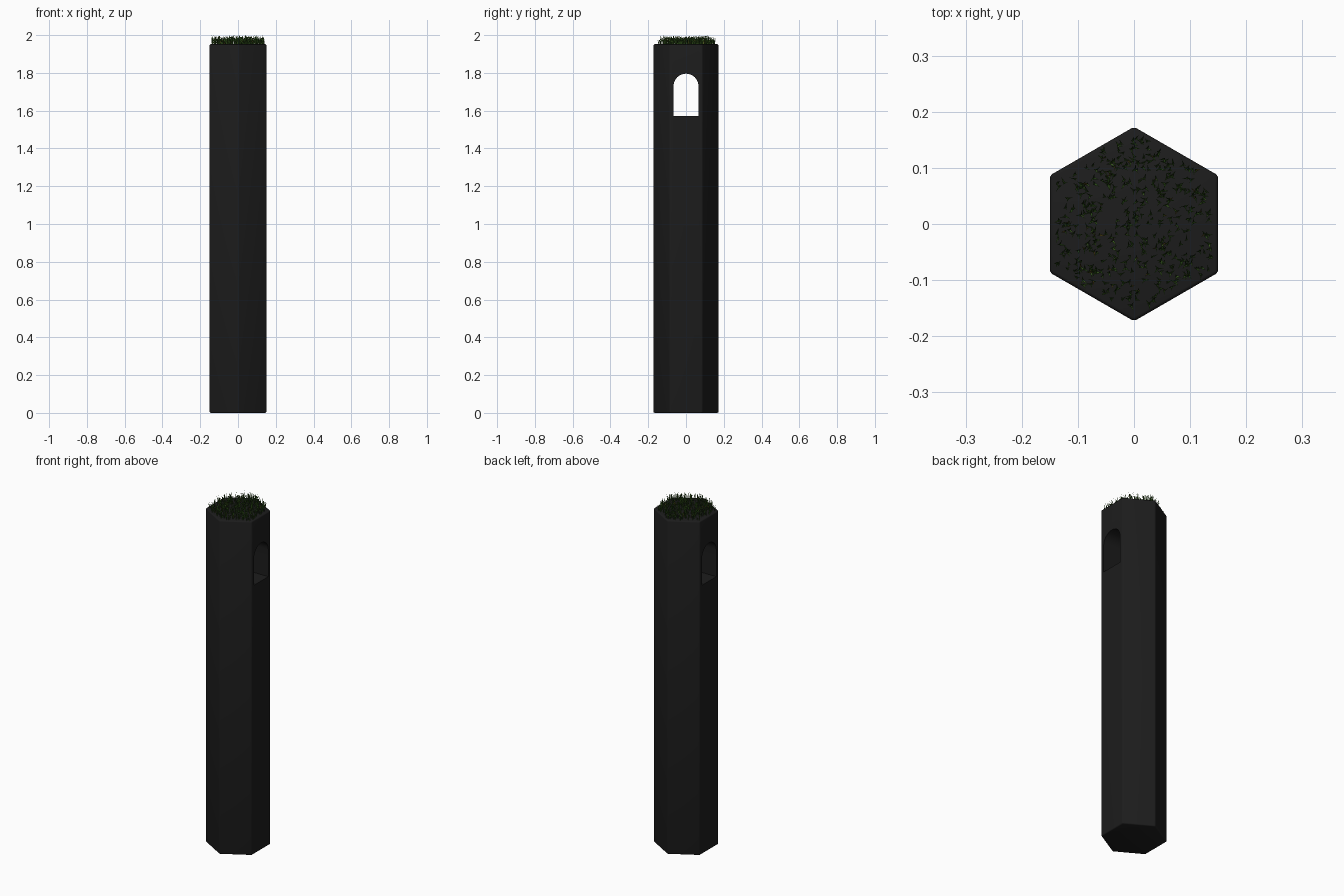
import bpy, bmesh, math, random
from mathutils import Vector

if "Cube" in bpy.data.objects:
    bpy.data.objects.remove(bpy.data.objects["Cube"])

random.seed(7)
TOP = 1.952      # height of the stone body
R = 0.1732       # corner radius of the hexagon (flats at x = +-0.15)


def material(name, color):
    m = bpy.data.materials.new(name)
    m.diffuse_color = (*color, 1)
    m.use_nodes = True
    m.node_tree.nodes["Principled BSDF"].inputs["Base Color"].default_value = m.diffuse_color
    return m


def make_object(name, bm, mats=()):
    mesh = bpy.data.meshes.new(name)
    bm.normal_update()
    bm.to_mesh(mesh)
    bm.free()
    ob = bpy.data.objects.new(name, mesh)
    bpy.context.collection.objects.link(ob)
    for m in mats:
        mesh.materials.append(m)
    return ob


def prism(name, base, offset, mats=()):
    """Closed prism from a base outline pushed along an offset."""
    bm = bmesh.new()
    face = bm.faces.new([bm.verts.new(p) for p in base])
    new = bmesh.ops.extrude_face_region(bm, geom=[face])["geom"]
    bmesh.ops.translate(bm, vec=offset,
                        verts=[v for v in new if isinstance(v, bmesh.types.BMVert)])
    bmesh.ops.recalc_face_normals(bm, faces=bm.faces)
    return make_object(name, bm, mats)


# Hexagonal pillar with softened edges
black = material("pillar_black", (0.012, 0.012, 0.012))
hexagon = [(R * math.cos(math.radians(30 + 60 * i)),
            R * math.sin(math.radians(30 + 60 * i)), 0) for i in range(6)]
pillar = prism("pillar", hexagon, (0, 0, TOP), [black])
bevel = pillar.modifiers.new("soft_edges", "BEVEL")
bevel.width = 0.006
bevel.segments = 3

# Arched window cut through from side to side
w, sill, spring, rise = 0.066, 1.573, 1.73, 0.066
arch = [(-0.3, -w, sill), (-0.3, w, sill)]
arch += [(-0.3, w * math.cos(math.pi * i / 16), spring + rise * math.sin(math.pi * i / 16))
         for i in range(17)]
cutter = prism("window_cutter", arch, (0.6, 0, 0), [black])
cutter.hide_render = True
cut = pillar.modifiers.new("window", "BOOLEAN")
cut.object = cutter
cut.operation = "DIFFERENCE"
cut.solver = "EXACT"

# Apply the modifiers, drop the cutter and smooth the rounded edges
bpy.context.view_layer.objects.active = pillar
pillar.select_set(True)
for m in list(pillar.modifiers):
    bpy.ops.object.modifier_apply(modifier=m.name)
bpy.data.objects.remove(cutter)
bpy.ops.object.shade_smooth_by_angle(angle=math.radians(35))


# Grass: small tufts of bent, tapered blades scattered over the top
def inside_hexagon(x, y, flat):
    return all(x * math.cos(a) + y * math.sin(a) < flat
               for a in (math.radians(60 * i) for i in range(6)))


def add_blade(bm, root, angle, height, lean, width, mat):
    out = Vector((math.cos(angle), math.sin(angle), 0))
    side = Vector((-out.y, out.x, 0)) * width / 2
    pairs = []
    for t, taper in ((0, 0.8), (0.5, 1.0)):
        p = root + out * lean * t * t + Vector((0, 0, height * t))
        pairs.append((bm.verts.new(p - side * taper), bm.verts.new(p + side * taper)))
    tip = bm.verts.new(root + out * lean + Vector((0, 0, height)))
    (a, b), (c, d) = pairs
    for f in (bm.faces.new((a, b, d, c)), bm.faces.new((c, d, tip))):
        f.material_index = mat


bm = bmesh.new()
count = 0
while count < 430:
    x, y = random.uniform(-0.15, 0.15), random.uniform(-0.17, 0.17)
    if not inside_hexagon(x, y, 0.14):
        continue
    count += 1
    turn = random.uniform(0, math.tau)
    for k in range(3):
        add_blade(bm, Vector((x, y, TOP - 0.002)),
                  turn + k * math.tau / 3 + random.uniform(-0.5, 0.5),
                  random.uniform(0.024, 0.050), random.uniform(0.003, 0.011),
                  random.uniform(0.002, 0.0035),
                  random.choices((0, 1, 2), (60, 36, 4))[0])
make_object("grass", bm, [material("grass_dark", (0.03, 0.09, 0.012)),
                          material("grass_green", (0.06, 0.15, 0.02)),
                          material("grass_dry", (0.16, 0.12, 0.02))])
